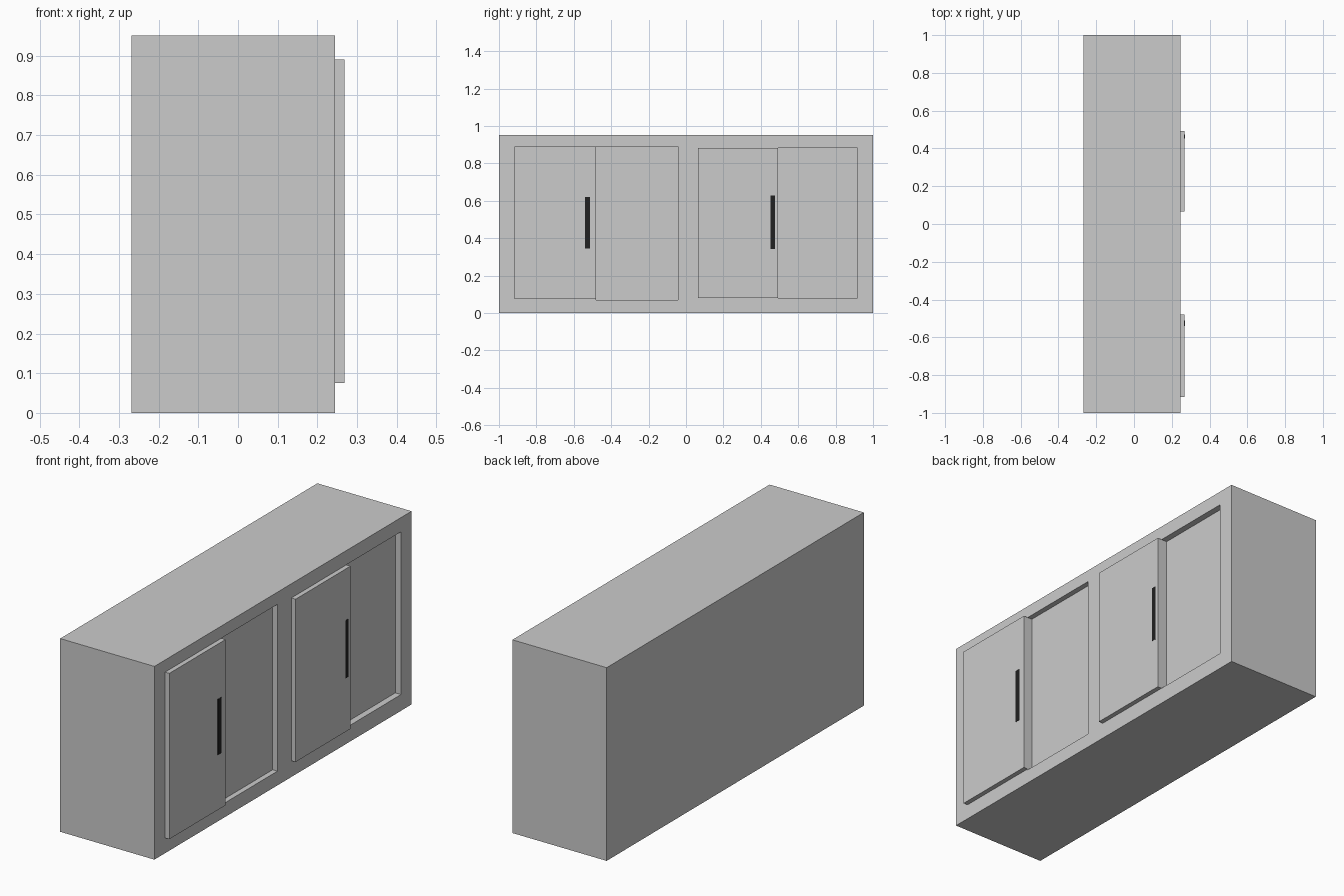
import bpy

if "Cube" in bpy.data.objects:
    bpy.data.objects.remove(bpy.data.objects["Cube"])

FRONT, BACK = 0.245, -0.268   # cabinet front and back planes
DOOR = 0.268                  # face of the raised sliding doors


def box(name, x, y, z, mat=None):
    bpy.ops.mesh.primitive_cube_add(
        size=1, location=[(a + b) / 2 for a, b in (x, y, z)])
    ob = bpy.context.object
    ob.name = name
    ob.scale = [b - a for a, b in (x, y, z)]
    bpy.ops.object.transform_apply(location=False, rotation=False, scale=True)
    if mat:
        ob.data.materials.append(mat)
    return ob


dark = bpy.data.materials.new("dark_handle")
dark.diffuse_color = (0.015, 0.015, 0.015, 1)
dark.use_nodes = True
dark.node_tree.nodes["Principled BSDF"].inputs["Base Color"].default_value = dark.diffuse_color

# Cabinet body
body = box("cabinet_body", (BACK, FRONT), (-1, 1), (0, 0.951))

# Each bay: door y, door z, recessed panel y, panel z, recess depth, handle y, handle z
bays = {
    "left": ((-0.917, -0.48), (0.075, 0.891), (-0.48, -0.043), (0.07, 0.891),
             0.026, (-0.541, -0.512), (0.345, 0.62)),
    "right": ((0.065, 0.492), (0.08, 0.881), (0.492, 0.918), (0.08, 0.881),
              0.031, (0.452, 0.475), (0.343, 0.628)),
}

for side, (dy, dz, py, pz, depth, hy, hz) in bays.items():
    # Recess that leaves the rear sliding panel set back in the body
    cutter = box(side + "_recess_cutter", (FRONT - depth, FRONT + 0.1), py, pz)
    cut = body.modifiers.new(side + "_recess", 'BOOLEAN')
    cut.operation, cut.solver, cut.object = 'DIFFERENCE', 'EXACT', cutter
    bpy.context.view_layer.objects.active = body
    bpy.ops.object.modifier_apply(modifier=cut.name)
    bpy.data.objects.remove(cutter)

    # Raised front sliding door, running back to the recessed panel plane
    box(side + "_sliding_door", (FRONT - depth, DOOR), dy, dz)

    # Flush dark handle strip
    box(side + "_handle", (DOOR - 0.005, DOOR + 0.001), hy, hz, dark)
